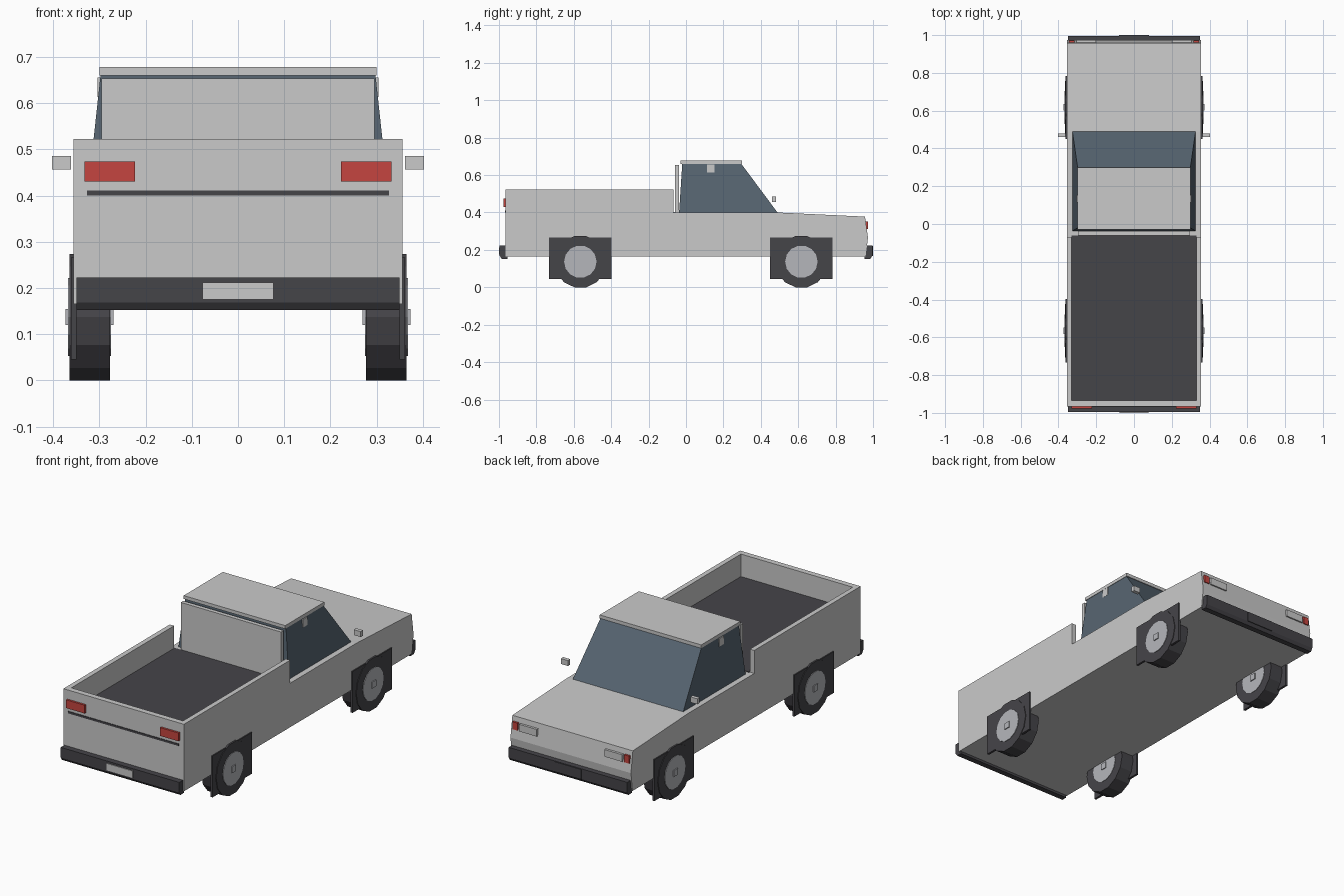
import bpy, bmesh, math
from mathutils import Matrix

if "Cube" in bpy.data.objects:
    bpy.data.objects.remove(bpy.data.objects["Cube"])


def material(name, rgb):
    m = bpy.data.materials.new(name)
    m.diffuse_color = (*rgb, 1)
    m.use_nodes = True
    m.node_tree.nodes["Principled BSDF"].inputs["Base Color"].default_value = m.diffuse_color
    return m


PAINT = material("light_grey_paint", (0.59, 0.59, 0.59))
DARK = material("dark_trim", (0.06, 0.058, 0.066))
GLASS = material("blue_grey_glass", (0.095, 0.13, 0.165))
RED = material("red_light", (0.56, 0.06, 0.05))
METAL = material("wheel_metal", (0.46, 0.47, 0.50))


def finish(name, bm, mat):
    bmesh.ops.recalc_face_normals(bm, faces=bm.faces)
    me = bpy.data.meshes.new(name)
    bm.to_mesh(me)
    bm.free()
    me.materials.append(mat)
    ob = bpy.data.objects.new(name, me)
    bpy.context.collection.objects.link(ob)
    return ob


def box(name, x, y, z, mat):
    """Box from (min, max) ranges."""
    bm = bmesh.new()
    bmesh.ops.create_cube(bm, size=1)
    for v in bm.verts:
        v.co = [r[0] if c < 0 else r[1] for r, c in zip((x, y, z), v.co)]
    return finish(name, bm, mat)


def box_pair(name, x, y, z, mat):
    """The same box on both sides."""
    box("right_" + name, x, y, z, mat)
    box("left_" + name, (-x[1], -x[0]), y, z, mat)


def extrude_profile(name, pts, half_width, mat):
    """Side profile of (y, z) points; half_width is a function of z."""
    bm = bmesh.new()
    a = [bm.verts.new((-half_width(z), y, z)) for y, z in pts]
    b = [bm.verts.new((half_width(z), y, z)) for y, z in pts]
    bm.faces.new(a)
    bm.faces.new(b)
    for i in range(len(pts)):
        j = (i + 1) % len(pts)
        bm.faces.new((a[i], a[j], b[j], b[i]))
    return finish(name, bm, mat)


def disc(name, x0, x1, y, z, radius, sides, mat):
    """Cylinder along x with a flat side at the bottom."""
    bm = bmesh.new()
    bmesh.ops.create_cone(bm, cap_ends=True, segments=sides, radius1=radius,
                          radius2=radius, depth=x1 - x0)
    bm.transform(Matrix.Translation(((x0 + x1) / 2, y, z))
                 @ Matrix.Rotation(math.pi / sides, 4, 'X')
                 @ Matrix.Rotation(math.pi / 2, 4, 'Y'))
    zmin = min(v.co.z for v in bm.verts)
    flat = sum(abs(v.co.z - zmin) < 1e-4 for v in bm.verts)
    if flat < 4:
        bmesh.ops.rotate(bm, verts=bm.verts, cent=(0, y, z),
                         matrix=Matrix.Rotation(math.pi / sides, 3, 'X'))
    return finish(name, bm, mat)


# Lower body and bed walls
extrude_profile("body", [(-0.965, 0.165), (-0.965, 0.40), (0.49, 0.40), (0.957, 0.378),
                         (0.973, 0.265), (0.96, 0.165)], lambda z: 0.356, PAINT)
box_pair("bed_wall", (0.33, 0.356), (-0.965, -0.068), (0.40, 0.523), PAINT)
box("tailgate", (-0.33, 0.33), (-0.965, -0.935), (0.40, 0.523), PAINT)
box("bed_floor", (-0.33, 0.33), (-0.935, -0.062), (0.396, 0.403), DARK)

# Cab
extrude_profile("cab_glass", [(-0.037, 0.399), (-0.02, 0.661), (0.295, 0.661), (0.49, 0.399)],
                lambda z: 0.326 - 0.108 * (z - 0.399), GLASS)
box("roof", (-0.30, 0.30), (-0.03, 0.30), (0.66, 0.678), PAINT)
box("cab_back_panel", (-0.296, 0.296), (-0.06, -0.038), (0.40, 0.654), PAINT)
box_pair("window_tab", (0.285, 0.304), (0.113, 0.153), (0.613, 0.656), PAINT)
box_pair("mirror", (0.362, 0.403), (0.46, 0.48), (0.457, 0.486), PAINT)

# Bumpers with a slanted lower edge
for name, s in (("rear_bumper", -1), ("front_bumper", 1)):
    extrude_profile(name, [(s * 0.955, 0.152), (s * 0.985, 0.152), (s * 0.996, 0.168),
                           (s * 0.996, 0.223), (s * 0.955, 0.223)], lambda z: 0.35, DARK)
box("front_bumper_pad", (-0.08, 0.08), (0.99, 1.0), (0.168, 0.221), DARK)
box("number_plate", (-0.077, 0.077), (-1.0, -0.992), (0.175, 0.212), PAINT)

# Lights and tailgate seam
box_pair("tail_light", (0.223, 0.332), (-0.976, -0.96), (0.43, 0.474), RED)
box("tailgate_seam", (-0.327, 0.327), (-0.968, -0.96), (0.40, 0.411), DARK)
box_pair("headlight", (0.20, 0.305), (0.95, 0.974), (0.312, 0.35), PAINT)
box_pair("front_marker", (0.315, 0.345), (0.95, 0.972), (0.312, 0.352), RED)

# Wheels and square arch plates
for end, y in (("rear", -0.565), ("front", 0.617)):
    box_pair(end + "_arch_plate", (0.35, 0.362), (y - 0.167, y + 0.167), (0.045, 0.266), DARK)
    box_pair(end + "_hub", (0.27, 0.373), (y - 0.017, y + 0.017), (0.12, 0.154), METAL)
    for side, s in (("left", -1), ("right", 1)):
        tag = end + "_" + side
        for part, lo, hi, r, n, mat in (("tyre", 0.277, 0.365, 0.1405, 14, DARK),
                                        ("rim", 0.275, 0.368, 0.087, 14, METAL)):
            x0, x1 = sorted((s * lo, s * hi))
            disc(tag + "_" + part, x0, x1, y, 0.137, r, n, mat)
